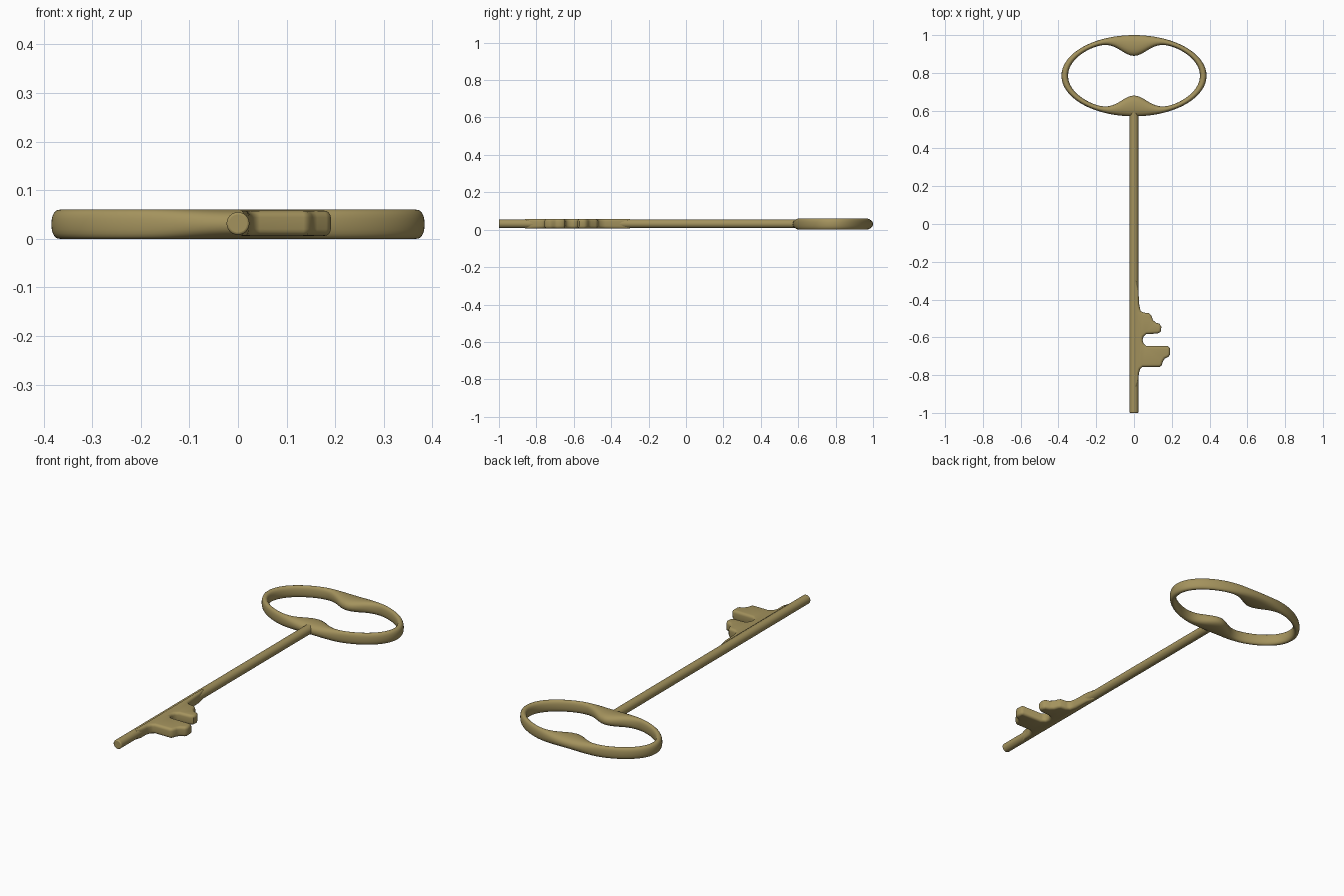
import bpy, bmesh, math

if "Cube" in bpy.data.objects:
    bpy.data.objects.remove(bpy.data.objects["Cube"])

brass = bpy.data.materials.new("brass")
brass.diffuse_color = (0.37, 0.29, 0.11, 1)
brass.use_nodes = True
brass.node_tree.nodes["Principled BSDF"].inputs["Base Color"].default_value = brass.diffuse_color


def finish(obj, angle=50):
    obj.data.materials.append(brass)
    bpy.ops.object.select_all(action='DESELECT')
    obj.select_set(True)
    bpy.context.view_layer.objects.active = obj
    bpy.ops.object.shade_smooth_by_angle(angle=math.radians(angle))


def spow(v, p):
    return math.copysign(abs(v) ** p, v)


# Bow: oval ring lofted between an outer oval and a pinched inner outline
N, M, CY = 128, 20, 0.785
bm = bmesh.new()
rings = []
for i in range(N):
    t = 2 * math.pi * i / N
    c, s = math.cos(t), math.sin(t)
    xo, yo = 0.384 * c, CY + 0.215 * s
    xi = 0.349 * c
    pinch = 0.085 * math.exp(-(xi / 0.1) ** 2)
    yi = CY + 0.19 * s - math.copysign(pinch, s)
    ring = []
    for j in range(M):
        a = 2 * math.pi * j / M
        u = 0.5 + 0.5 * spow(math.cos(a), 0.85)
        z = 0.03 + 0.03 * spow(math.sin(a), 0.85)
        ring.append(bm.verts.new((xi + (xo - xi) * u, yi + (yo - yi) * u, z)))
    rings.append(ring)
for i in range(N):
    a, b = rings[i], rings[(i + 1) % N]
    for j in range(M):
        k = (j + 1) % M
        bm.faces.new((a[j], b[j], b[k], a[k]))
bmesh.ops.recalc_face_normals(bm, faces=bm.faces)
mesh = bpy.data.meshes.new("bow")
bm.to_mesh(mesh)
bm.free()
bow = bpy.data.objects.new("bow", mesh)
bpy.context.collection.objects.link(bow)
finish(bow)

# Shaft: long round rod with a softened tip
bpy.ops.mesh.primitive_cylinder_add(vertices=32, radius=0.0235, depth=1.61,
                                    location=(0, -0.195, 0.0315),
                                    rotation=(math.pi / 2, 0, 0))
shaft = bpy.context.object
shaft.name = "shaft"
bev = shaft.modifiers.new("soft_tip", 'BEVEL')
bev.width, bev.segments = 0.005, 3
bev.limit_method, bev.angle_limit = 'ANGLE', math.radians(40)
finish(shaft)

# Bit: notched plate with rounded edges
outline = [(0.012, -0.30), (0.023, -0.35), (0.028, -0.43), (0.035, -0.46),
           (0.05, -0.469), (0.08, -0.472), (0.092, -0.485), (0.1, -0.508),
           (0.115, -0.522), (0.135, -0.528), (0.145, -0.545), (0.142, -0.57),
           (0.125, -0.58), (0.065, -0.583), (0.05, -0.596), (0.046, -0.614),
           (0.05, -0.632), (0.065, -0.645), (0.178, -0.646), (0.19, -0.657),
           (0.191, -0.69), (0.182, -0.704), (0.163, -0.712), (0.153, -0.728),
           (0.147, -0.748), (0.135, -0.757), (0.045, -0.757), (0.033, -0.767),
           (0.026, -0.79), (0.022, -0.83), (0.012, -0.86)]
bm = bmesh.new()
layers = []
# inset layers give a rounded rim
R = 0.014
n = len(outline)


def inset(d):
    pts = []
    for i, (x, y) in enumerate(outline):
        (x0, y0), (x1, y1) = outline[i - 1], outline[(i + 1) % n]
        tx, ty = x1 - x0, y1 - y0
        l = math.hypot(tx, ty)
        nx, ny = ty / l, -tx / l
        pts.append((x + nx * d, y + ny * d) if 1 < i < n - 2
                   else (x - 0.5 * d, y))
    return pts


steps = [i * math.pi / 8 for i in range(5)]
profile = [(R * (1 - math.sin(a)), 0.006 + R * (1 - math.cos(a))) for a in steps]
profile += [(d, 0.064 - z) for d, z in reversed(profile)]
for d, z in profile:
    layers.append([bm.verts.new((x, y, z)) for x, y in inset(d)])
for a, b in zip(layers, layers[1:]):
    for i in range(n):
        k = (i + 1) % n
        bm.faces.new((a[i], a[k], b[k], b[i]))
caps = [bm.faces.new(layers[0]), bm.faces.new(layers[-1])]
bmesh.ops.triangulate(bm, faces=caps)
bmesh.ops.recalc_face_normals(bm, faces=bm.faces)
mesh = bpy.data.meshes.new("bit")
bm.to_mesh(mesh)
bm.free()
bit = bpy.data.objects.new("bit", mesh)
bpy.context.collection.objects.link(bit)
finish(bit)
